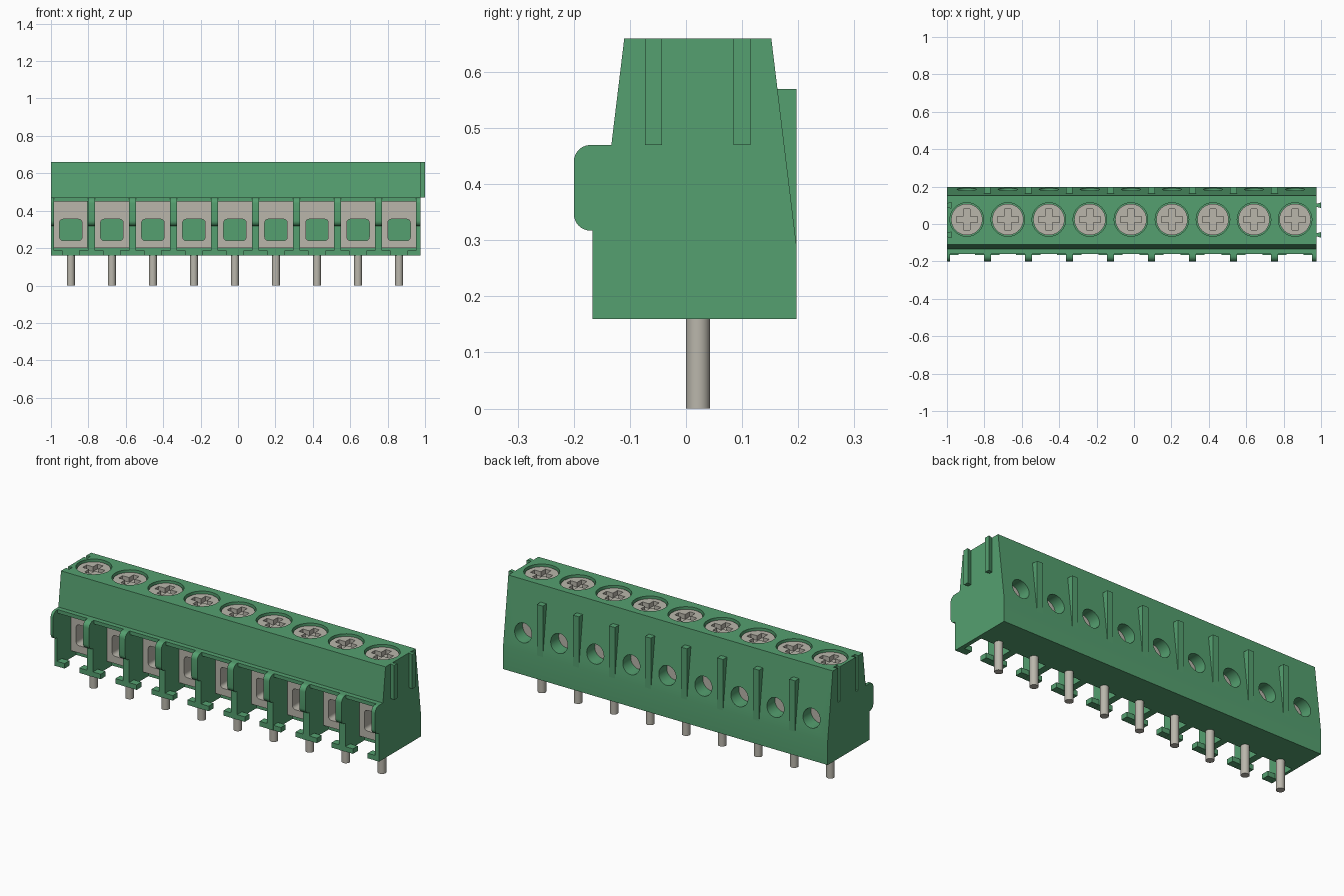
import bpy, bmesh, math
from mathutils import Matrix, Vector

cube = bpy.data.objects.get("Cube")
if cube:
    bpy.data.objects.remove(cube, do_unlink=True)

POLES = 9
PITCH = 0.2194
CENTRES = [-0.894 + PITCH * i for i in range(POLES)]
LEFT, RIGHT = 0.975, -1.0
SCREW_Y = 0.024


def material(name, colour, rough):
    m = bpy.data.materials.new(name)
    m.use_nodes = True
    m.diffuse_color = (*colour, 1)
    bsdf = m.node_tree.nodes["Principled BSDF"]
    bsdf.inputs["Base Color"].default_value = (*colour, 1)
    bsdf.inputs["Roughness"].default_value = rough
    return m


GREEN = material("green plastic", (0.09, 0.35, 0.16), 0.6)
METAL = material("grey metal", (0.49, 0.47, 0.41), 0.5)


def prism(bm, points, direction):
    """Extrude a closed outline of 3D points along a direction."""
    face = bm.faces.new([bm.verts.new(p) for p in points])
    new = bmesh.ops.extrude_face_region(bm, geom=[face])["geom"]
    verts = [v for v in new if isinstance(v, bmesh.types.BMVert)]
    bmesh.ops.translate(bm, verts=verts, vec=Vector(direction))


def side_prism(bm, outline, x0, x1):
    prism(bm, [(x0, y, z) for y, z in outline], (x1 - x0, 0, 0))


def box(bm, x0, x1, y0, y1, z0, z1):
    side_prism(bm, [(y0, z0), (y1, z0), (y1, z1), (y0, z1)], x0, x1)


def cylinder(bm, centre, radius, length, axis="Z", segments=32):
    turn = Matrix.Rotation(math.pi / 2, 4, "X") if axis == "Y" else Matrix()
    bmesh.ops.create_cone(bm, cap_ends=True, segments=segments, radius1=radius,
                          radius2=radius, depth=length,
                          matrix=Matrix.Translation(centre) @ turn)


def arc(cx, cy, r, start, end, steps=6):
    return [(cx + r * math.cos(math.radians(start + (end - start) * k / steps)),
             cy + r * math.sin(math.radians(start + (end - start) * k / steps)))
            for k in range(steps + 1)]


def finish(bm, name, mat):
    bmesh.ops.recalc_face_normals(bm, faces=bm.faces[:])
    mesh = bpy.data.meshes.new(name)
    bm.to_mesh(mesh)
    bm.free()
    obj = bpy.data.objects.new(name, mesh)
    bpy.context.collection.objects.link(obj)
    mesh.materials.append(mat)
    return obj


def cut(target, bm, name):
    cutter = finish(bm, name, target.data.materials[0])
    cutter.hide_render = True
    mod = target.modifiers.new(name, "BOOLEAN")
    mod.operation = "DIFFERENCE"
    mod.solver = "EXACT"
    mod.object = cutter
    select(target)
    bpy.ops.object.modifier_apply(modifier=mod.name)
    bpy.data.objects.remove(cutter, do_unlink=True)


def select(obj):
    bpy.ops.object.select_all(action="DESELECT")
    obj.select_set(True)
    bpy.context.view_layer.objects.active = obj


def smooth(obj):
    select(obj)
    bpy.ops.object.shade_smooth_by_angle(angle=math.radians(30))


# Housing: side profile with a rounded nose, run along the whole strip
profile = [(0.197, 0.16), (0.197, 0.29), (0.152, 0.66), (-0.11, 0.66), (-0.133, 0.47)]
profile += arc(-0.17, 0.44, 0.03, 90, 180) + arc(-0.17, 0.347, 0.03, 180, 270)
profile += [(-0.167, 0.317), (-0.167, 0.16)]
bm = bmesh.new()
side_prism(bm, profile, RIGHT, LEFT)
housing = finish(bm, "housing", GREEN)

# Wire chambers, open at the front and below, leaving the dividers standing
chamber = [(-0.3, 0.1), (0.0, 0.1), (0.0, 0.2), (0.08, 0.2), (0.08, 0.45),
           (-0.16, 0.45), (-0.16, 0.55), (-0.3, 0.55)]
bm = bmesh.new()
for x in CENTRES:
    side_prism(bm, chamber, x - 0.091, x + 0.091)
cut(housing, bm, "chamber_cutter")

# Screw wells in the top and test holes in the back
bm = bmesh.new()
for x in CENTRES:
    cylinder(bm, (x, SCREW_Y, 0.67), 0.09, 0.1)
    cylinder(bm, (x, 0.2, 0.385), 0.052, 0.18, "Y", 24)
cut(housing, bm, "round_hole_cutter")


# Dovetail grooves on one end and matching rails on the other
def dovetails(bm, x, depth, z0, z1):
    for y in (-0.058, 0.1):
        prism(bm, [(x, y - 0.008, z0), (x + depth, y - 0.015, z0),
                   (x + depth, y + 0.015, z0), (x, y + 0.008, z0)], (0, 0, z1 - z0))


bm = bmesh.new()
dovetails(bm, RIGHT - 0.002, 0.025, 0.47, 0.7)
cut(housing, bm, "groove_cutter")
smooth(housing)

bm = bmesh.new()
dovetails(bm, LEFT, 0.025, 0.47, 0.66)
finish(bm, "end_rails", GREEN)

# Wedge ribs on the back, between the poles
bm = bmesh.new()
for x in CENTRES[:-1]:
    mid = x + PITCH / 2
    side_prism(bm, [(0.19, 0.29), (0.197, 0.29), (0.197, 0.57), (0.155, 0.57)],
               mid - 0.018, mid + 0.018)
finish(bm, "back_ribs", GREEN)

# Feet at the front of each divider
bm = bmesh.new()
for i in range(POLES + 1):
    mid = CENTRES[0] + PITCH * (i - 0.5)
    box(bm, max(mid - 0.065, RIGHT + 0.001), min(mid + 0.065, LEFT - 0.001),
        -0.1665, -0.125, 0.1605, 0.188)
finish(bm, "divider_feet", GREEN)

# Metal clamp cages with a rounded square opening
bm = bmesh.new()
for x in CENTRES:
    box(bm, x - 0.0905, x + 0.0905, -0.045, 0.079, 0.2005, 0.4495)
cages = finish(bm, "clamp_cages", METAL)
bm = bmesh.new()
for x in CENTRES:
    opening = []
    for sx, sz, a in ((1, 1, 0), (-1, 1, 90), (-1, -1, 180), (1, -1, 270)):
        opening += arc(x + sx * 0.042, 0.2975 + sz * 0.039, 0.018, a, a + 90, 4)
    prism(bm, [(px, -0.1, pz) for px, pz in opening], (0, 0.3, 0))
cut(cages, bm, "opening_cutter")
smooth(cages)

# Metal contacts at the bottom of the test holes
bm = bmesh.new()
for x in CENTRES:
    cylinder(bm, (x, 0.11, 0.385), 0.0515, 0.014, "Y", 24)
smooth(finish(bm, "test_contacts", METAL))

# Screws with cross slots
bm = bmesh.new()
for x in CENTRES:
    cylinder(bm, (x, SCREW_Y, 0.63), 0.084, 0.036)
screws = finish(bm, "screws", METAL)
bm = bmesh.new()
a, b = 0.056, 0.017
cross = [(a, -b), (a, b), (b, b), (b, a), (-b, a), (-b, b),
         (-a, b), (-a, -b), (-b, -b), (-b, -a), (b, -a), (b, -b)]
for x in CENTRES:
    prism(bm, [(x + px, SCREW_Y + py, 0.622) for px, py in cross], (0, 0, 0.1))
cut(screws, bm, "cross_cutter")
smooth(screws)

# Solder pins
bm = bmesh.new()
for x in CENTRES:
    cylinder(bm, (x, 0.0215, 0.1025), 0.0215, 0.205, segments=24)
smooth(finish(bm, "solder_pins", METAL))
